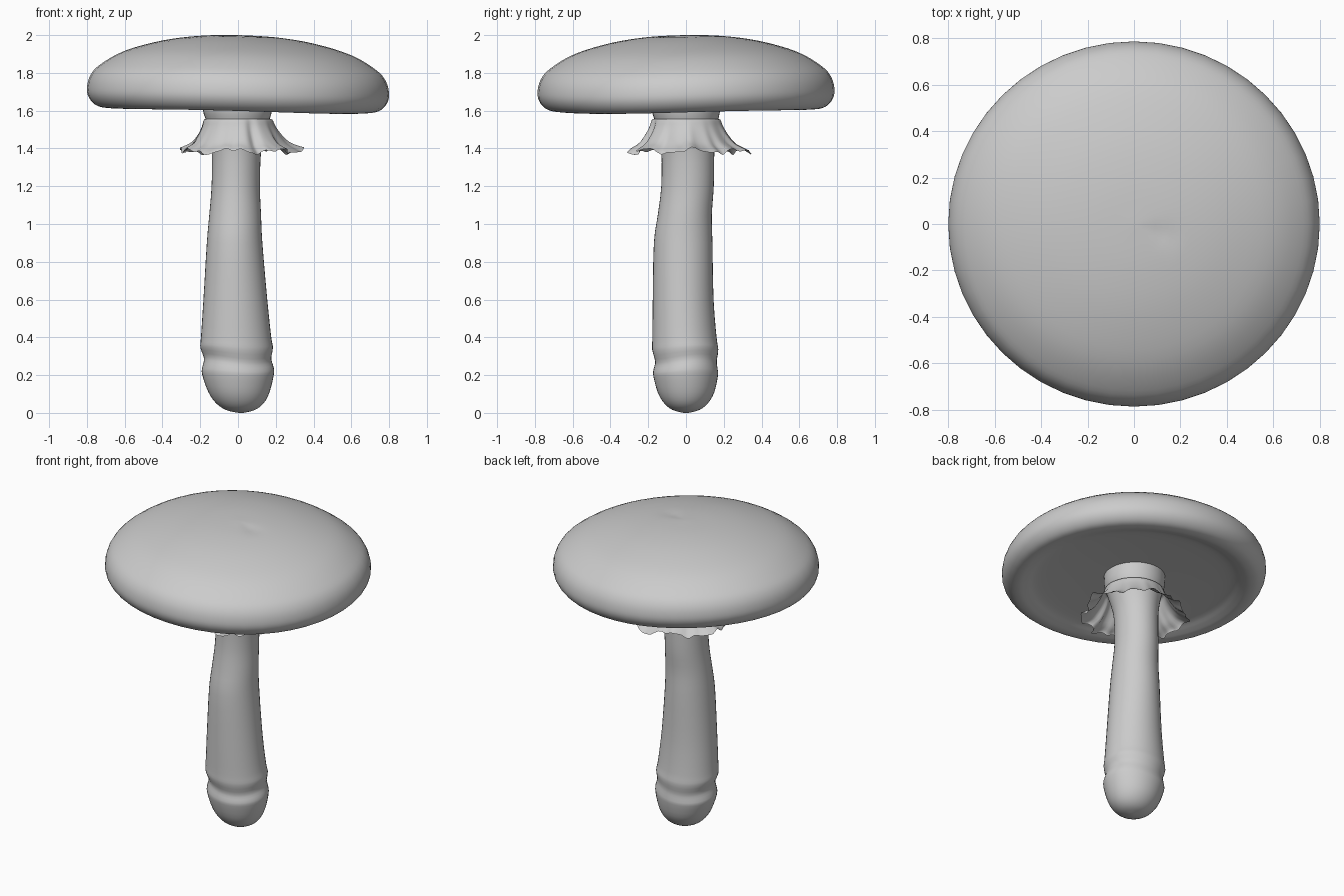
import bpy, bmesh
from math import sin, cos, pi, tau, exp

if "Cube" in bpy.data.objects:
    bpy.data.objects.remove(bpy.data.objects["Cube"])


def smooth_rows(rows, steps):
    """Catmull-Rom interpolation through profile rows."""
    out = []
    for i in range(len(rows) - 1):
        a, b = rows[max(i - 1, 0)], rows[i]
        c, d = rows[i + 1], rows[min(i + 2, len(rows) - 1)]
        for s in range(steps):
            t = s / steps
            out.append([0.5 * (2 * q + (r - p) * t + (2 * p - 5 * q + 4 * r - w) * t * t
                               + (3 * q - p - 3 * r + w) * t ** 3)
                        for p, q, r, w in zip(a, b, c, d)])
    return out + [list(rows[-1])]


def loft(name, rows, segs, point, cap_start=False, cap_end=False):
    """Skin rings around z; point(row, angle, fraction) gives each position."""
    bm = bmesh.new()
    n = len(rows)
    rings = [[bm.verts.new(point(row, tau * k / segs, i / (n - 1))) for k in range(segs)]
             for i, row in enumerate(rows)]
    for lo, hi in zip(rings, rings[1:]):
        for k in range(segs):
            j = (k + 1) % segs
            bm.faces.new((lo[k], lo[j], hi[j], hi[k]))
    if cap_start:
        bm.faces.new(rings[0][::-1])
    if cap_end:
        bm.faces.new(rings[-1])
    bmesh.ops.recalc_face_normals(bm, faces=bm.faces[:])
    me = bpy.data.meshes.new(name)
    bm.to_mesh(me)
    bm.free()
    me.shade_smooth()
    ob = bpy.data.objects.new(name, me)
    bpy.context.collection.objects.link(ob)
    return ob


# Cap: rounded dome, rolled rim and shallow hollow underside (r, z)
cap_rows = [(0.17, 1.66), (0.4, 1.65), (0.58, 1.637), (0.65, 1.617), (0.70, 1.605),
            (0.75, 1.614), (0.787, 1.65), (0.80, 1.70), (0.783, 1.77), (0.73, 1.83),
            (0.60, 1.905), (0.40, 1.963), (0.20, 1.992), (0.01, 2.0)]


def cap_point(row, a, f):
    r, z = row
    x = r * cos(a)
    y = r * sin(a) * 0.983
    edge = min(1, r / 0.8) ** 2
    z += -0.022 * x + 0.014 * y + 0.005 * edge * sin(3 * a + 0.5)
    z -= 0.008 * exp(-((x - 0.12) ** 2 + (y + 0.04) ** 2) / 0.002) * (z > 1.9)
    return x, y, z


loft("cap", smooth_rows(cap_rows, 4), 48, cap_point, cap_end=True)

# Stem: bulbous foot, two swollen bands, slim bent shaft, flared collar (z, cx, cy, rx, ry)
stem_rows = [(0.0, 0.015, 0, 0.012, 0.012), (0.015, 0.013, 0, 0.075, 0.07),
             (0.05, 0.01, 0, 0.125, 0.115), (0.11, 0.005, 0, 0.162, 0.15),
             (0.20, 0.0, -0.002, 0.19, 0.171), (0.235, 0, -0.002, 0.189, 0.17),
             (0.28, -0.002, 0, 0.178, 0.163), (0.34, -0.007, -0.004, 0.192, 0.175),
             (0.40, -0.01, -0.008, 0.186, 0.17), (0.60, -0.014, -0.015, 0.169, 0.161),
             (0.90, -0.018, -0.015, 0.147, 0.155), (1.05, -0.015, -0.006, 0.137, 0.143),
             (1.20, -0.012, 0.008, 0.128, 0.139), (1.38, -0.008, 0.01, 0.13, 0.14),
             (1.48, -0.004, 0.005, 0.148, 0.152), (1.55, -0.002, 0.002, 0.168, 0.168),
             (1.60, -0.003, 0, 0.182, 0.18), (1.68, -0.003, 0, 0.185, 0.183)]


def stem_point(row, a, f):
    z, cx, cy, rx, ry = row
    band = exp(-((z - 0.28) / 0.09) ** 2)
    return cx + rx * cos(a), cy + ry * sin(a), z + 0.014 * band * sin(2 * a + 0.6)


loft("stem", smooth_rows(stem_rows, 3), 40, stem_point, cap_start=True, cap_end=True)

# Skirt: thin torn veil hanging under the collar, with folds growing to the hem (r, z)
skirt_rows = [(0.165, 1.557), (0.181, 1.552), (0.195, 1.515), (0.22, 1.47),
              (0.255, 1.425), (0.297, 1.398), (0.315, 1.385)]


def skirt_point(row, a, f):
    r, z = row
    g = f * f
    r += g * (0.018 * sin(5 * a + 0.8) + 0.010 * sin(9 * a + 2) + 0.006 * sin(17 * a))
    # deep pleat at the front right
    r -= 0.04 * f * exp(-((a - 1.62 * pi) / 0.13) ** 2)
    z += g * (0.012 * sin(7 * a + 1) + 0.007 * sin(16 * a + 0.4) + 0.004 * sin(27 * a))
    return r * cos(a) + 0.01 * g, r * sin(a) + 0.012 * g, z


loft("skirt", smooth_rows(skirt_rows, 3), 120, skirt_point)
